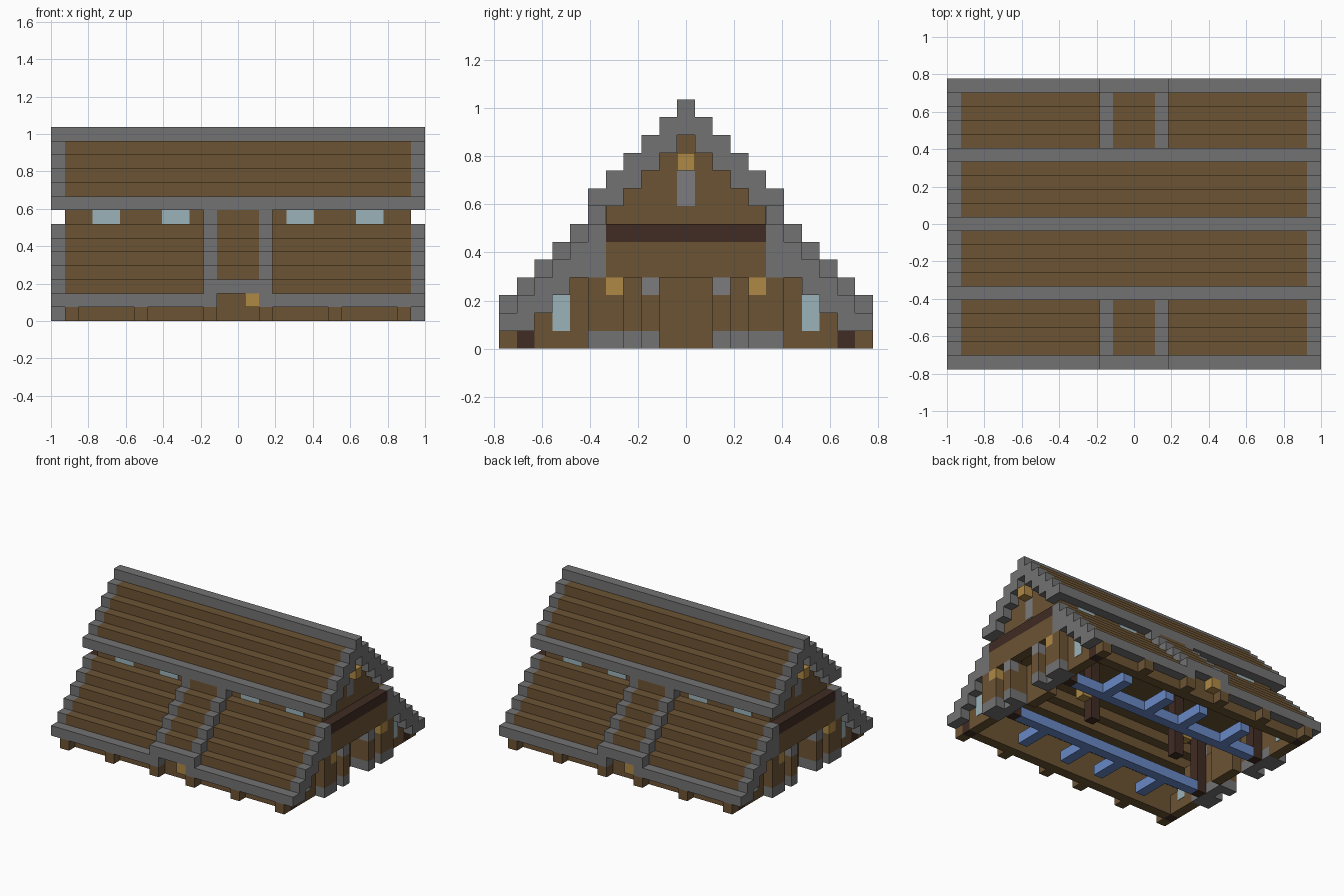
import bpy, bmesh
from mathutils import Vector

cube = bpy.data.objects.get("Cube")
if cube:
    bpy.data.objects.remove(cube)

U = 2 / 27  # size of one building block


def material(name, rgb):
    m = bpy.data.materials.new(name)
    m.use_nodes = True
    m.diffuse_color = (*rgb, 1)
    m.node_tree.nodes["Principled BSDF"].inputs["Base Color"].default_value = (*rgb, 1)
    return m


STONE = material("grey stone", (0.17, 0.17, 0.17))
PALE = material("pale stone", (0.2, 0.2, 0.21))
WOOD = material("brown wood", (0.15, 0.087, 0.034))
DARK = material("dark wood", (0.051, 0.025, 0.017))
GOLD = material("lantern gold", (0.43, 0.25, 0.06))
GLASS = material("pale glass", (0.33, 0.45, 0.49))
BLUE = material("blue", (0.14, 0.25, 0.56))

FOUR = [(1, 1), (-1, 1), (1, -1), (-1, -1)]
TURN = [(1, 1), (-1, -1)]
ENDS = [(1, 1), (-1, 1)]
SIDES = [(1, 1), (1, -1)]
ONE = [(1, 1)]


def part(name, mat, boxes, copies=ONE, grow=(0, 0, 0)):
    """Join block ranges ((x0, x1), (y0, y1), (z0, z1)), inclusive, with mirrored copies."""
    bm = bmesh.new()
    for xs, ys, zs in boxes:
        for sx, sy in copies:
            centre = Vector((sx * sum(xs) / 2, sy * sum(ys) / 2, sum(zs) / 2 + 0.5)) * U
            size = [(r[1] - r[0] + 1 + g) * U for r, g in zip((xs, ys, zs), grow)]
            new = bmesh.ops.create_cube(bm, size=1)["verts"]
            for v in new:
                v.co = Vector(c * s for c, s in zip(v.co, size)) + centre
    mesh = bpy.data.meshes.new(name)
    bm.to_mesh(mesh)
    bm.free()
    mesh.materials.append(mat)
    obj = bpy.data.objects.new(name, mesh)
    bpy.context.collection.objects.link(obj)
    return obj


# Roof slopes
part("lower_roof", WOOD, [((-12, 12), (j, j), (11 - j, 11 - j)) for j in range(5, 10)], SIDES)
part("upper_roof", WOOD, [((-12, 12), (j, j), (13 - j, 13 - j)) for j in range(1, 5)], SIDES)
part("ridge_beam", STONE, [((-12, 12), (0, 0), (13, 13))])
part("upper_eave", STONE, [((-13, 13), (5, 5), (8, 8))], SIDES)
part("lower_eave", STONE, [((2, 13), (10, 10), (1, 1))], FOUR)

# Stepped stone trim on both ends
part("lower_gable_trim", STONE,
     [((13, 13), (j, j), (10 - j, 11 - j)) for j in range(6, 10)] + [((13, 13), (5, 5), (4, 6))], FOUR)
part("upper_gable_trim", STONE, [((13, 13), (j, j), (12 - j, 13 - j)) for j in range(1, 5)], FOUR)
part("gable_peak_trim", STONE, [((13, 13), (0, 0), (12, 13))], ENDS)

# Raised middle bay of each slope
part("bay_trim", STONE, [((2, 2), (j, j), (12 - j, 12 - j)) for j in range(5, 10)], FOUR)
part("bay_roof", WOOD, [((-1, 1), (j, j), (12 - j, 12 - j)) for j in range(5, 10)], SIDES)
part("bay_eave", STONE, [((-2, 2), (10, 10), (2, 2))], SIDES)

# Long walls, with posts beneath the eaves
part("long_wall", WOOD, [((-11, 11), (9, 9), (0, 1))], SIDES)
part("eave_post", WOOD, [((x, x), (10, 10), (0, 0)) for x in (2, 7, 12)], FOUR)
part("corner_log", DARK, [((12, 12), (9, 9), (0, 1))], FOUR)
part("clerestory_wall", WOOD, [((-11, 11), (4, 4), (7, 7))], SIDES)
part("clerestory_window", GLASS, [((x, x + 1), (4, 4), (7, 7)) for x in (4, 9)], FOUR, (0, 0.06, 0))

# End walls: ground floor, overhang and gable
part("ground_end_wall", WOOD,
     [((12, 12), (8, 8), (0, 1)), ((12, 12), (7, 7), (0, 2)),
      ((12, 12), (2, 6), (1, 3)), ((12, 12), (6, 6), (0, 0))], FOUR)
part("end_wall_base", STONE, [((12, 12), (2, 5), (0, 0))], FOUR)
part("end_door", WOOD, [((11, 11), (-1, 1), (0, 3))], ENDS)
part("end_window", GLASS, [((12, 12), (7, 7), (1, 2))], FOUR, (0.06, 0, 0))
part("overhang_wall", WOOD, [((13, 13), (-4, 4), (4, 5))], ENDS)
part("overhang_log", DARK, [((13, 13), (-4, 4), (6, 6))], ENDS)
part("gable_wall", WOOD, [((12, 12), (-4, 4), (7, 8))]
     + [((12, 12), (z - 12, 12 - z), (z, z)) for z in range(9, 13)], ENDS)
part("gable_window", PALE, [((12, 12), (0, 0), (8, 9))], ENDS, (0.06, 0, 0))

# Porch posts under the overhang
part("porch_post", WOOD,
     [((13, 13), (2, 2), (1, 2)), ((13, 13), (4, 5), (1, 2)), ((13, 13), (5, 5), (3, 3))], FOUR)
part("porch_foot", STONE, [((13, 13), (2, 2), (0, 0)), ((13, 13), (4, 5), (0, 0))], FOUR)
part("porch_cap", PALE, [((13, 13), (2, 2), (3, 3))], FOUR)

# Lanterns
part("porch_lantern", GOLD, [((13, 13), (4, 4), (3, 3))], FOUR)
part("gable_lantern", GOLD, [((13, 13), (0, 0), (10, 10))], ENDS)
part("door_lantern", GOLD, [((1, 1), (-10, -10), (1, 1))], TURN)
part("inner_lantern", GOLD, [((6, 6), (0, 0), (2, 2))], ENDS)

# Interior: loft floor, pillars and low blue dividers
part("loft_floor", WOOD, [((-12, 12), (-4, 4), (6, 6))])
part("inner_pillar", DARK, [((5, 5), (0, 0), (0, 5)), ((11, 11), (4, 4), (0, 5))], FOUR)
part("long_divider", BLUE, [((-10, 10), (4, 4), (0, 0))], SIDES)
part("cross_divider", BLUE, [((x, x), (5, 7), (0, 0)) for x in (2, 7)], FOUR)
